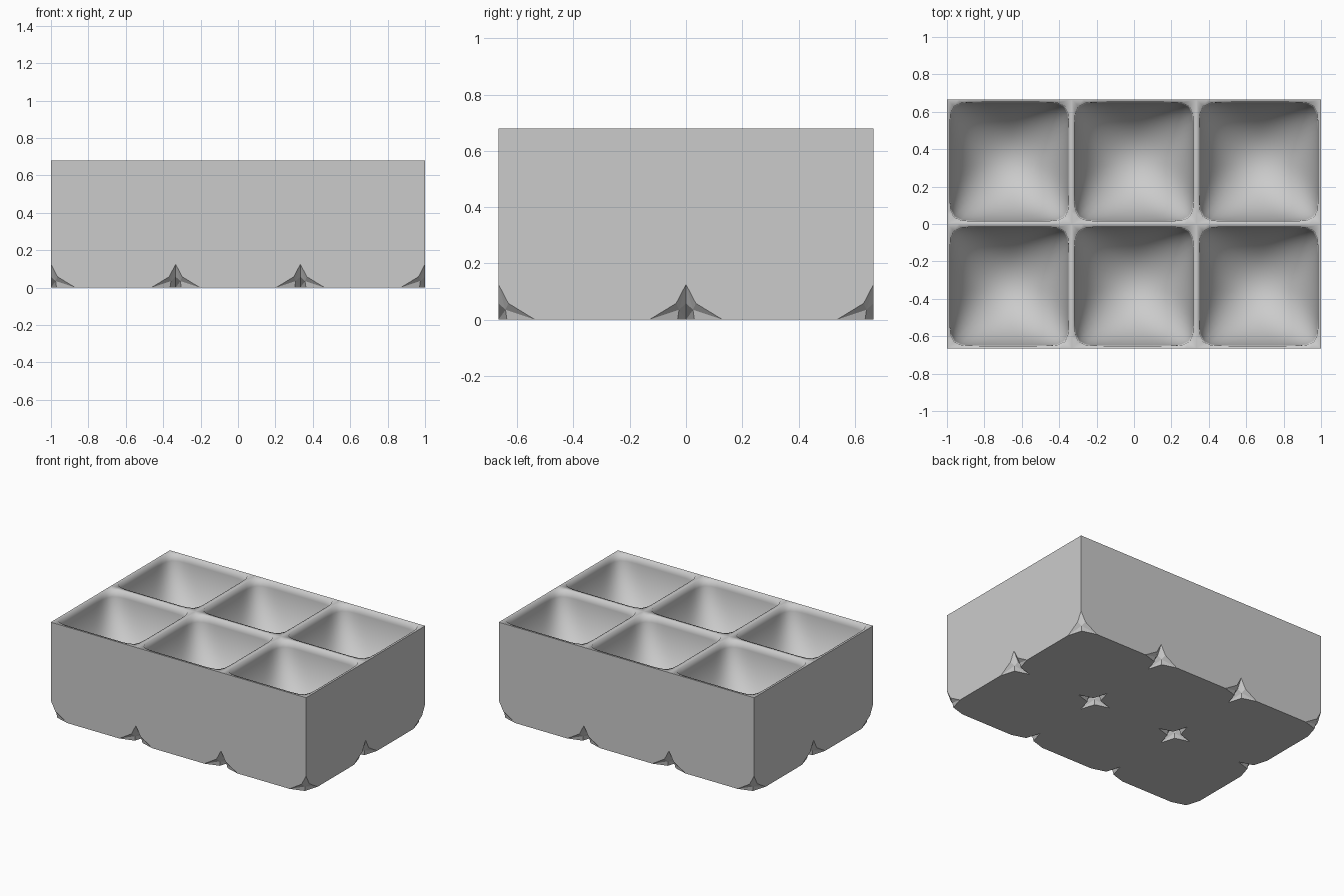
import bpy, bmesh
from math import cos, sin, pi

if "Cube" in bpy.data.objects:
    bpy.data.objects.remove(bpy.data.objects["Cube"])

H = 1 / 3          # half width of one cell
TOP = 0.68         # tray height
DEPTH = 0.42       # bowl depth
RIM = 0.318        # bowl half width at the rim
N = 64             # points around each bowl
LEVELS = 14

bm = bmesh.new()


def add_face(points, smooth=False):
    f = bm.faces.new([bm.verts.new(p) for p in points])
    f.smooth = smooth


def ring(cx, cy, r, z, p):
    # squared circle: p large gives a square, p = 2 a circle
    pts = []
    for i in range(N):
        c, s = cos(2 * pi * i / N), sin(2 * pi * i / N)
        k = max(abs(c), abs(s)) if p is None else (abs(c) ** p + abs(s) ** p) ** (1 / p)
        pts.append((cx + r * c / k, cy + r * s / k, z))
    return pts


def cell(cx, cy):
    def pt(corner, a, b, z):
        sx, sy = corner
        return (cx + sx * (H - a), cy + sy * (H - b), z)

    corners = [(-1, -1), (1, -1), (1, 1), (-1, 1)]

    # star-shaped notch in each bottom corner
    def notch(c):
        return dict(a=pt(c, 0, 0, .125), b=pt(c, .13, 0, 0), c=pt(c, 0, .13, 0),
                    px=pt(c, .035, 0, .058), py=pt(c, 0, .035, .058),
                    pb=pt(c, .03, .03, 0), i=pt(c, .025, .025, .035), t=pt(c, 0, 0, TOP))

    ns = [notch(c) for c in corners]
    for n in ns:
        for tri in ("a px i", "a i py", "b pb i", "b i px", "c py i", "c i pb"):
            add_face([n[k] for k in tri.split()])

    # outer walls only, none between cells
    for k in range(4):
        m, n = ns[k], ns[(k + 1) % 4]
        e, p = ("b", "px") if k % 2 == 0 else ("c", "py")
        outer = (cy < 0, cx > 0.5, cy > 0, cx < -0.5)[k]
        if outer:
            add_face([m["t"], m["a"], m[p], m[e], n[e], n[p], n["a"], n["t"]])

    # underside
    under = []
    for k, n in enumerate(ns):
        under += [n["c"], n["pb"], n["b"]] if k % 2 == 0 else [n["b"], n["pb"], n["c"]]
    add_face(under[::-1])

    # flat rim and bowl, square at the rim and turning round below
    rings = [ring(cx, cy, H, TOP, None)]
    for j in range(LEVELS):
        u = j / LEVELS
        w = u * pi / 2
        rings.append(ring(cx, cy, RIM * cos(w), TOP - DEPTH * sin(w), 2 + 8 * (1 - u) ** 3))
    for j in range(len(rings) - 1):
        for i in range(N):
            q = (i + 1) % N
            add_face([rings[j][i], rings[j][q], rings[j + 1][q], rings[j + 1][i]], True)
    for i in range(N):
        add_face([rings[-1][i], rings[-1][(i + 1) % N], (cx, cy, TOP - DEPTH)], True)


for x in (-2 * H, 0, 2 * H):
    for y in (-H, H):
        cell(x, y)

bmesh.ops.remove_doubles(bm, verts=bm.verts, dist=1e-4)
bmesh.ops.recalc_face_normals(bm, faces=bm.faces)

# walls, underside and notches keep hard edges; the bowls blend softly into the rim
for e in bm.edges:
    e.smooth = max(v.co.z for v in e.verts) > 0.14

mesh = bpy.data.meshes.new("six_cell_tray")
bm.to_mesh(mesh)
bm.free()
tray = bpy.data.objects.new("six_cell_tray", mesh)
bpy.context.collection.objects.link(tray)
